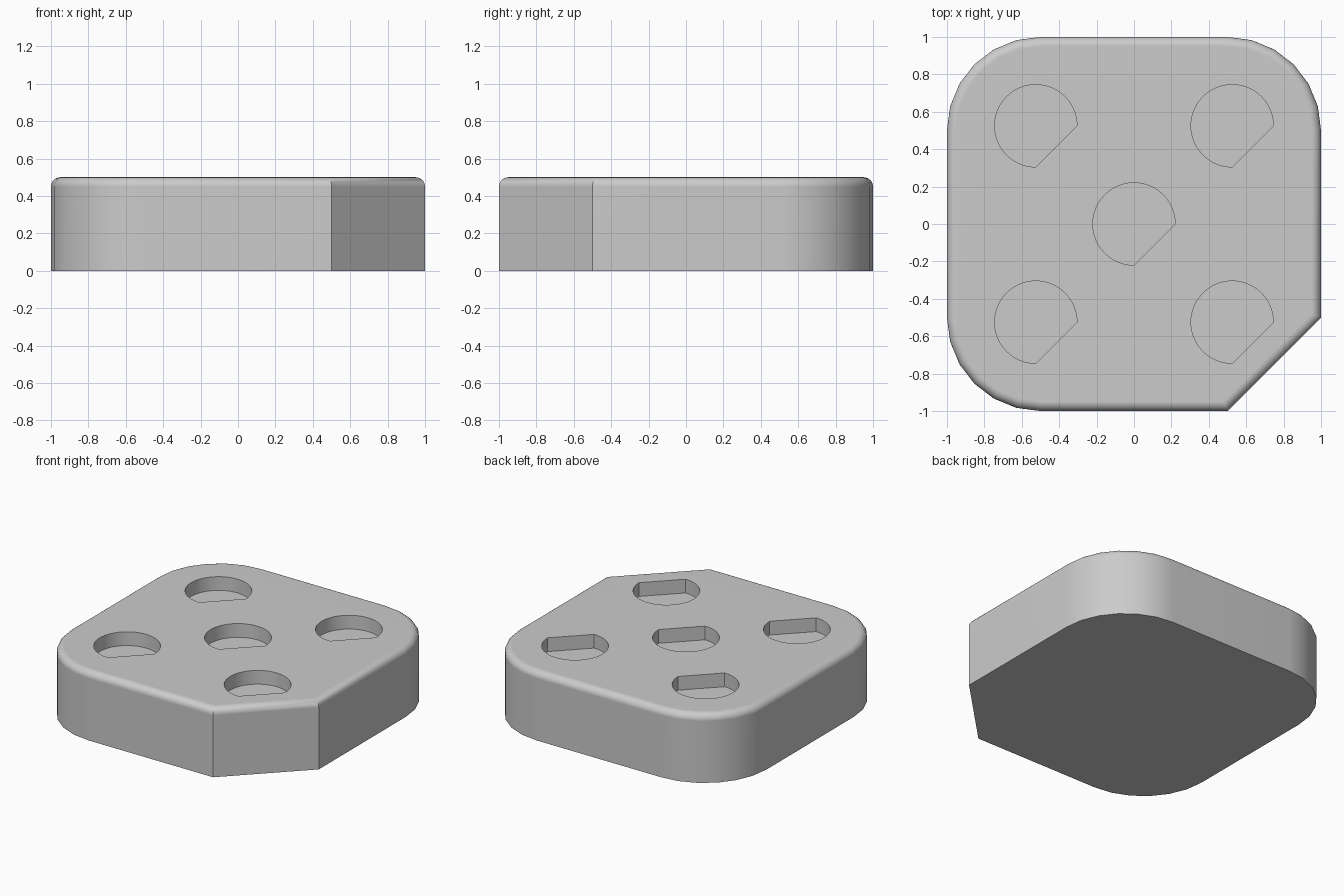
import bpy
import bmesh
from math import cos, sin, pi, radians, sqrt

cube = bpy.data.objects.get("Cube")
if cube:
    bpy.data.objects.remove(cube, do_unlink=True)

HEIGHT, CORNER, FILLET = 0.5, 0.5, 0.05
POCKET_R, POCKET_X, POCKET_DEPTH = 0.22, 0.525, 0.1


def arc(cx, cy, r, start, end, steps):
    """Points along an arc, angles in degrees."""
    angles = [radians(start + (end - start) * i / steps) for i in range(steps + 1)]
    return [(cx + r * cos(a), cy + r * sin(a)) for a in angles]


def outline(inset):
    """Block outline: three round corners and one straight cut corner."""
    c, r = 1 - CORNER, CORNER - inset
    k = (sqrt(2) - 1) * inset
    return (arc(c, c, r, 0, 90, 6) + arc(-c, c, r, 90, 180, 6)
            + arc(-c, -c, r, 180, 270, 6)
            + [(c - k, -1 + inset), (1 - inset, -c + k)])


def add_ring(bm, points, z):
    return [bm.verts.new((x, y, z)) for x, y in points]


def bridge(bm, a, b):
    for i in range(len(a)):
        j = (i + 1) % len(a)
        bm.faces.new((a[i], a[j], b[j], b[i]))


def ring_edges(bm, ring):
    return [bm.edges.get((ring[i - 1], ring[i])) for i in range(len(ring))]


bm = bmesh.new()

# Base, walls and rounded top edge
rings = [add_ring(bm, outline(0), 0)]
for i in range(7):
    a = pi / 2 * i / 6
    rings.append(add_ring(bm, outline(FILLET * (1 - cos(a))),
                          HEIGHT - FILLET * (1 - sin(a))))
bm.faces.new(rings[0])
for low, high in zip(rings, rings[1:]):
    bridge(bm, low, high)

# Round pockets, each with one flat side parallel to the cut corner
rims = ring_edges(bm, rings[-1])
centres = [(0, 0)] + [(x, y) for x in (-POCKET_X, POCKET_X)
                      for y in (-POCKET_X, POCKET_X)]
for cx, cy in centres:
    shape = arc(cx, cy, POCKET_R, 0, 270, 48)
    rim = add_ring(bm, shape, HEIGHT)
    floor = add_ring(bm, shape, HEIGHT - POCKET_DEPTH)
    bridge(bm, rim, floor)
    bm.faces.new(floor)
    rims += ring_edges(bm, rim)

# Top face around the pockets
bmesh.ops.triangle_fill(bm, use_beauty=True, edges=rims, normal=(0, 0, 1))
bmesh.ops.recalc_face_normals(bm, faces=bm.faces[:])

mesh = bpy.data.meshes.new("pocketed_block")
bm.to_mesh(mesh)
bm.free()
block = bpy.data.objects.new("pocketed_block", mesh)
bpy.context.collection.objects.link(block)

# Plain grey material
grey = bpy.data.materials.new("light_grey")
grey.use_nodes = True
colour = (0.6, 0.6, 0.6, 1)
grey.diffuse_color = colour
grey.node_tree.nodes["Principled BSDF"].inputs["Base Color"].default_value = colour
mesh.materials.append(grey)

# Smooth curves, sharp edges, flat top
bpy.ops.object.select_all(action='DESELECT')
block.select_set(True)
bpy.context.view_layer.objects.active = block
bpy.ops.object.shade_smooth_by_angle(angle=radians(30))
weighted = block.modifiers.new("flat_faces", 'WEIGHTED_NORMAL')
weighted.keep_sharp = True
